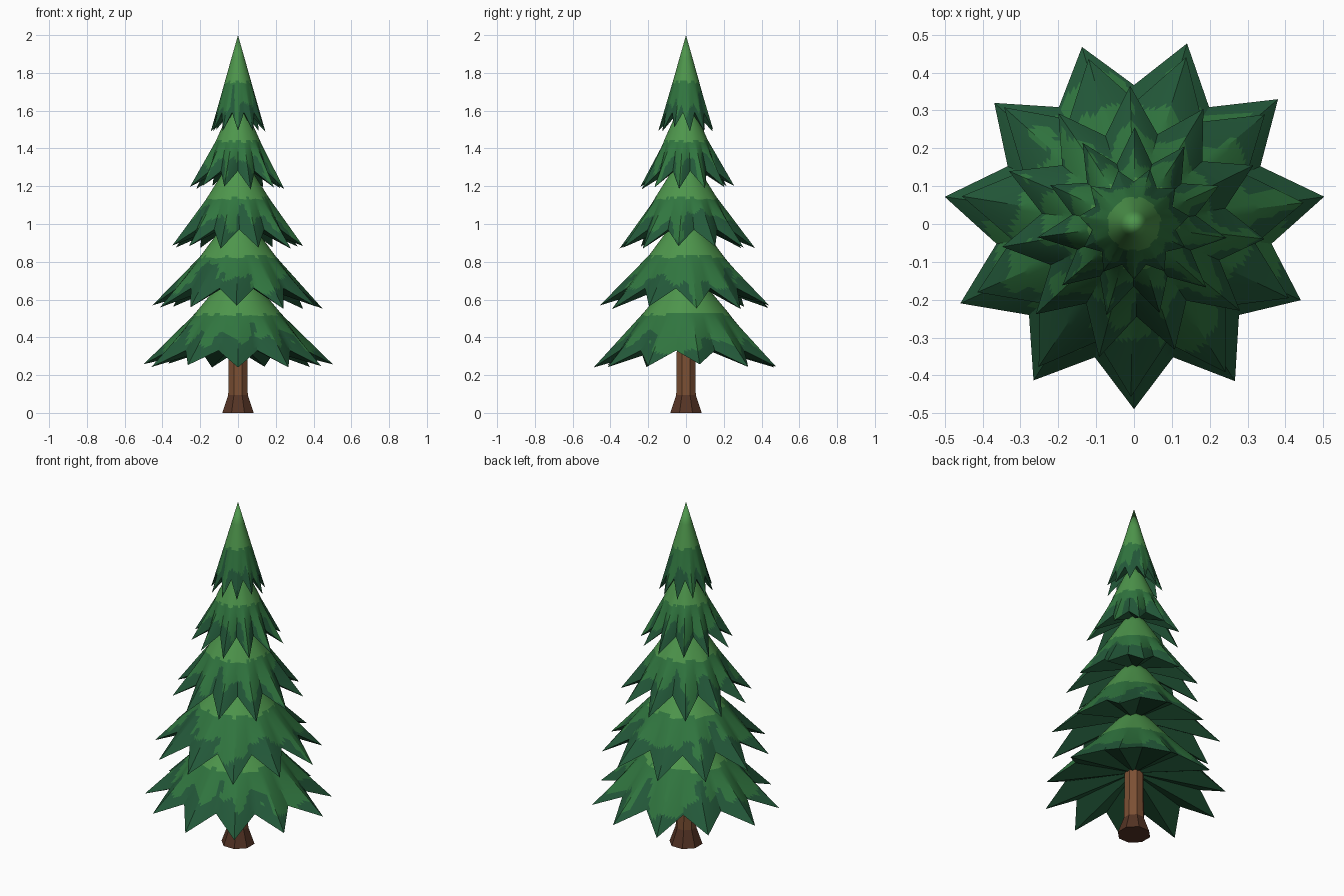
import bpy, bmesh, math, random
from mathutils import Vector, noise

random.seed(4)
if "Cube" in bpy.data.objects:
    bpy.data.objects.remove(bpy.data.objects["Cube"], do_unlink=True)


def material(name, rgb):
    m = bpy.data.materials.new(name)
    m.use_nodes = True
    m.diffuse_color = (*rgb, 1)
    m.node_tree.nodes["Principled BSDF"].inputs["Base Color"].default_value = (*rgb, 1)
    return m


GREENS = [material("light green", (0.076, 0.305, 0.072)),
          material("middle green", (0.03, 0.18, 0.05)),
          material("dark green", (0.017, 0.1, 0.042))]
BROWNS = [material("bark brown", (0.2, 0.08, 0.034)),
          material("dark root brown", (0.09, 0.034, 0.018))]

POINTS = 11      # branch tips per tier
STEPS = 12       # columns per branch tip
COLS = POINTS * STEPS


def finish(name, bm, mats):
    bmesh.ops.recalc_face_normals(bm, faces=bm.faces)
    mesh = bpy.data.meshes.new(name)
    bm.to_mesh(mesh)
    bm.free()
    for m in mats:
        mesh.materials.append(m)
    obj = bpy.data.objects.new(name, mesh)
    bpy.context.collection.objects.link(obj)
    return obj


def polar(r, a, z):
    return Vector((r * math.cos(a), r * math.sin(a), z))


def bridge(bm, upper, lower):
    n = len(upper)
    return [bm.faces.new((upper[i], lower[i], lower[(i + 1) % n], upper[(i + 1) % n]))
            for i in range(n)]


def star_rim(tip, valley, phase):
    """Zigzag outline with straight edges and slightly uneven tips."""
    corners = []
    for k in range(POINTS):
        a = math.radians(phase) + math.tau * k / POINTS
        corners.append(polar(tip[0] * random.uniform(0.975, 1.03), a,
                             tip[1] + random.uniform(-0.012, 0.012)))
        corners.append(polar(valley[0], a + math.pi / POINTS, valley[1]))
    half = STEPS // 2
    return [corners[i // half].lerp(corners[(i // half + 1) % len(corners)],
                                    (i % half) / half) for i in range(COLS)]


def tier(name, tip, valley, shoulder, top, phase, seed):
    bm = bmesh.new()
    rim = star_rim(tip, valley, phase)
    ring = [polar(shoulder[0], math.radians(phase) + math.tau * i / COLS, shoulder[1])
            for i in range(COLS)]
    make = lambda pts: [bm.verts.new(p) for p in pts]

    # light crown, closed at the apex
    apex = bm.verts.new((0, 0, top))
    upper = make([p.lerp(Vector((0, 0, top)), 0.5) for p in ring])
    for i in range(COLS):
        bm.faces.new((apex, upper[i], upper[(i + 1) % COLS]))
    lower = make(ring)
    bridge(bm, upper, lower)
    upper = lower

    # skirt, with ragged dark needles rising from the rim
    rows = 16
    for row in range(1, rows + 1):
        lower = make([p.lerp(q, row / rows) for p, q in zip(ring, rim)])
        for i, f in enumerate(bridge(bm, upper, lower)):
            c = f.calc_center_median()
            a = math.atan2(c.y, c.x)
            wave = noise.noise(Vector((math.cos(a) * 4, math.sin(a) * 4, seed * 7.3)))
            blot = noise.noise(Vector((c.x * 13, c.y * 13, c.z * 7 + seed)))
            u = (row - 0.5) / rows
            if u > 0.64 - 0.55 * wave - 0.5 * blot and u > 0.14:
                f.material_index = 2
            else:
                f.material_index = 0 if u < 0.05 and wave > 0 else 1
        upper = lower

    # folded underside
    hub = bm.verts.new((0, 0, valley[1] + 0.05))
    for i in range(COLS):
        bm.faces.new((hub, upper[(i + 1) % COLS], upper[i])).material_index = 2

    obj = finish(name, bm, GREENS)
    bpy.ops.object.select_all(action="DESELECT")
    obj.select_set(True)
    bpy.context.view_layer.objects.active = obj
    bpy.ops.object.shade_smooth_by_angle(angle=math.radians(25))


# name, tip (r, z), valley (r, z), shoulder (r, z), top z, phase in degrees
TIERS = [
    ("bottom_branches", (0.495, 0.25), (0.367, 0.33), (0.225, 0.53), 0.8, -90),
    ("lower_branches", (0.45, 0.56), (0.325, 0.66), (0.195, 0.835), 1.1, -91),
    ("middle_branches", (0.355, 0.88), (0.245, 0.97), (0.16, 1.145), 1.4, -72),
    ("upper_branches", (0.25, 1.19), (0.165, 1.28), (0.115, 1.445), 1.7, -74),
    ("top_branches", (0.148, 1.5), (0.112, 1.59), (0.068, 1.76), 2.0, -90),
]
for n, spec in enumerate(TIERS):
    tier(*spec, seed=n + 1)

# trunk with a flared root
bm = bmesh.new()
SIDES = 8
previous = None
for r, z in [(0.09, 0), (0.056, 0.095), (0.052, 0.4)]:
    loop = [bm.verts.new(polar(r, math.tau * (i + 0.5) / SIDES, z)) for i in range(SIDES)]
    if previous:
        for f in bridge(bm, loop, previous):
            f.material_index = 1 if z < 0.2 else 0
    else:
        bm.faces.new(loop).material_index = 1
    previous = loop
bm.faces.new(previous)
finish("trunk", bm, BROWNS)
